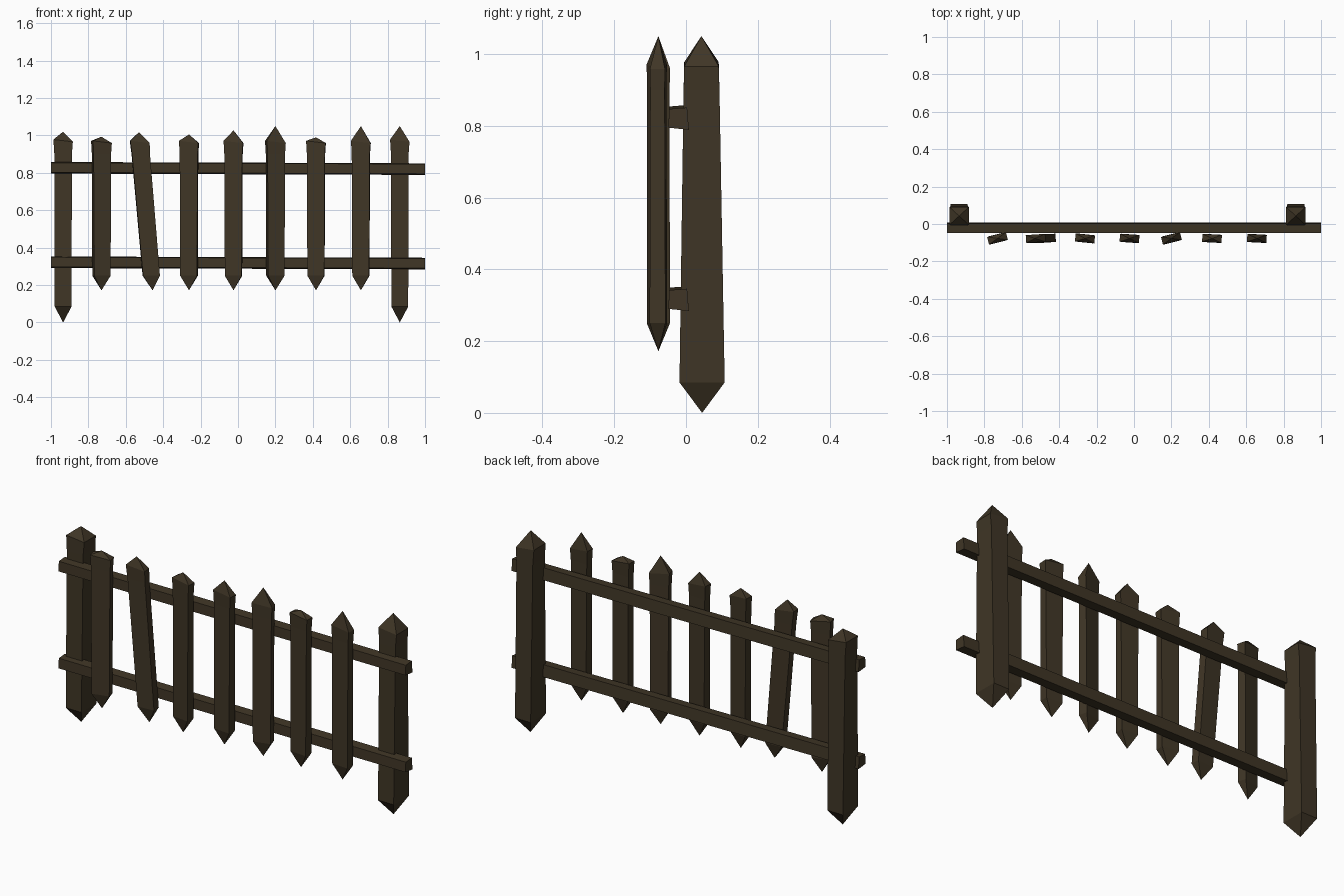
import bpy, bmesh, math
from mathutils import Matrix, Vector

if "Cube" in bpy.data.objects:
    bpy.data.objects.remove(bpy.data.objects["Cube"])

wood = bpy.data.materials.new("dark weathered wood")
wood.diffuse_color = (0.050, 0.036, 0.019, 1)
wood.use_nodes = True
wood.node_tree.nodes["Principled BSDF"].inputs["Base Color"].default_value = wood.diffuse_color


def finish(name, bm):
    bmesh.ops.recalc_face_normals(bm, faces=bm.faces)
    me = bpy.data.meshes.new(name)
    bm.to_mesh(me)
    bm.free()
    me.materials.append(wood)
    ob = bpy.data.objects.new(name, me)
    bpy.context.collection.objects.link(ob)


def stake(name, bottom, top, rings, spin):
    """Four-sided stake pointed at both ends; rings = (z, half width x, half depth y, z tilt)."""
    bm = bmesh.new()
    b, t = Vector(bottom), Vector(top)
    rot = Matrix.Rotation(math.radians(spin), 3, 'Z')
    loops = []
    for z, hx, hy, tilt in rings:
        c = b.lerp(t, (z - b.z) / (t.z - b.z))
        loops.append([bm.verts.new(c + rot @ Vector((sx * hx, sy * hy, tilt * sx)))
                      for sx, sy in ((-1, -1), (1, -1), (1, 1), (-1, 1))])
    lo, hi = bm.verts.new(b), bm.verts.new(t)
    for i in range(4):
        j = (i + 1) % 4
        for p, q in zip(loops, loops[1:]):
            bm.faces.new((p[i], p[j], q[j], q[i]))
        bm.faces.new((lo, loops[0][j], loops[0][i]))
        bm.faces.new((hi, loops[-1][i], loops[-1][j]))
    finish(name, bm)


# Posts
for name, x, top in (("left_post", -0.935, 1.02), ("right_post", 0.865, 1.05)):
    stake(name, (x, 0.045, 0), (x, 0.043, top),
          [(0.085, 0.045, 0.063, 0), (0.90, 0.047, 0.050, 0), (0.972, 0.052, 0.048, -0.006)], 0)

# Pickets: bottom x, top x, tip height, twist about z
pickets = [(-0.73, -0.73, 0.993, 14), (-0.457, -0.53, 1.017, 4), (-0.262, -0.262, 1.005, -6),
           (-0.024, -0.024, 1.027, -4), (0.20, 0.20, 1.05, 14), (0.417, 0.417, 0.99, -3),
           (0.657, 0.657, 1.05, -3)]
for n, (xb, xt, top, spin) in enumerate(pickets, 1):
    stake(f"picket_{n}", (xb, -0.077, 0.172), (xt, -0.077, top),
          [(0.25, 0.045, 0.022, 0), (0.90, 0.048, 0.020, 0), (0.965, 0.052, 0.021, -0.006)], spin)

# Rails, with a slightly skewed section
for name, z in (("lower_rail", 0.32), ("upper_rail", 0.825)):
    bm = bmesh.new()
    ends = []
    for x, dz in ((-1, 0.003), (1, -0.004)):
        ends.append([bm.verts.new((x, y, z + h + dz)) for y, h in
                     ((-0.049, -0.026), (0.008, -0.032), (0.003, 0.030), (-0.047, 0.026))])
    for i in range(4):
        j = (i + 1) % 4
        bm.faces.new((ends[0][i], ends[0][j], ends[1][j], ends[1][i]))
    bm.faces.new(ends[0])
    bm.faces.new(ends[1])
    finish(name, bm)
